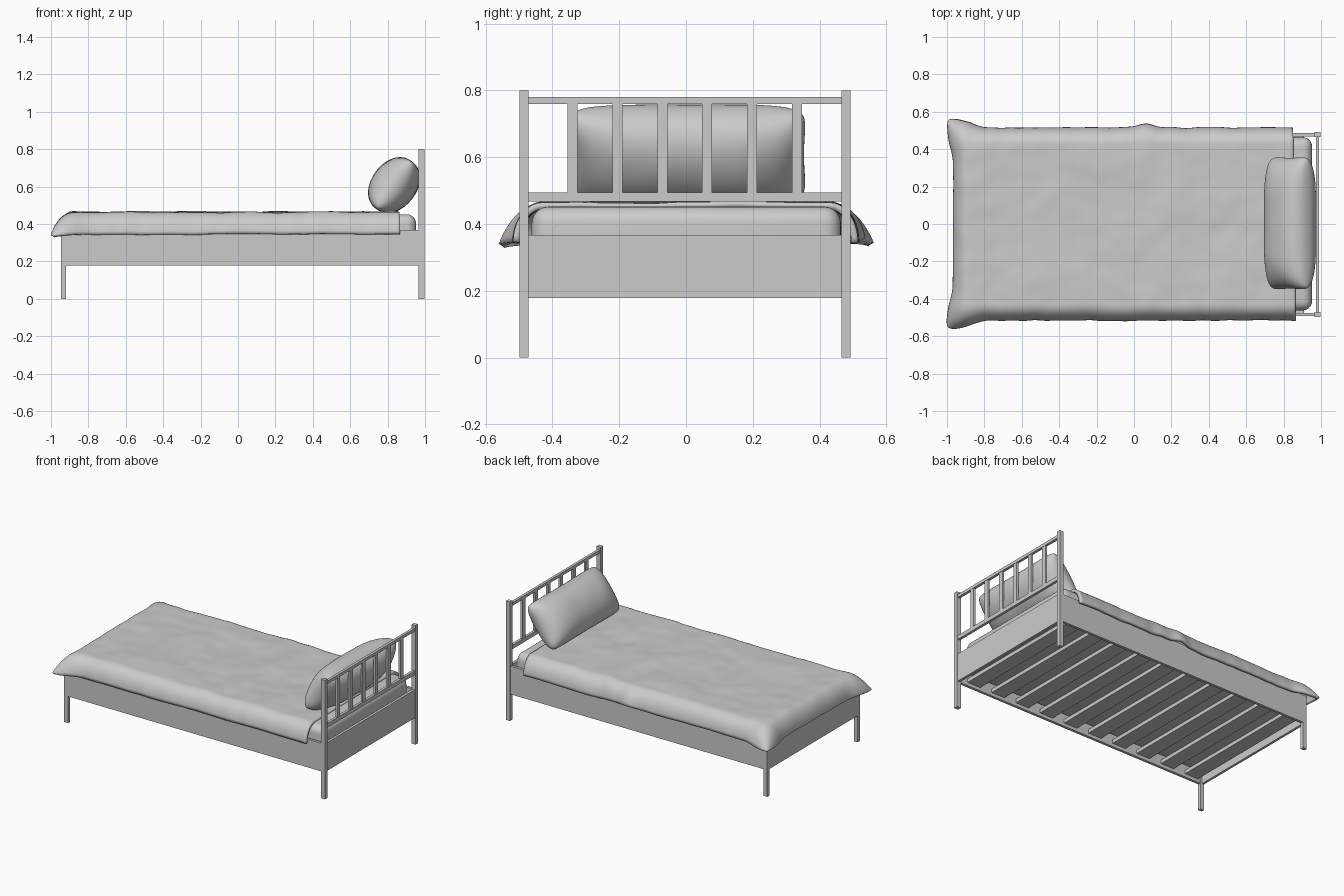
import bpy, bmesh, math
from mathutils import Matrix, Vector, noise

if "Cube" in bpy.data.objects:
    bpy.data.objects.remove(bpy.data.objects["Cube"])

CY = -0.003   # the frame sits slightly off the bedding's centre


def link(name, bm, smooth=False):
    me = bpy.data.meshes.new(name)
    bmesh.ops.recalc_face_normals(bm, faces=bm.faces)
    bm.to_mesh(me)
    bm.free()
    ob = bpy.data.objects.new(name, me)
    bpy.context.collection.objects.link(ob)
    if smooth:
        for p in me.polygons:
            p.use_smooth = True
    return ob


def box(name, x0, x1, y0, y1, z0, z1, bevel=0):
    bm = bmesh.new()
    m = Matrix.Translation(((x0 + x1) / 2, (y0 + y1) / 2 + CY, (z0 + z1) / 2))
    m = m @ Matrix.Diagonal((x1 - x0, y1 - y0, z1 - z0, 1))
    bmesh.ops.create_cube(bm, size=1, matrix=m)
    if bevel:
        bmesh.ops.bevel(bm, geom=bm.edges[:], offset=bevel, segments=6,
                        profile=0.5, affect='EDGES')
    return link(name, bm, smooth=bevel > 0)


# Posts, legs and side rails, mirrored front and back
for s, side in ((-1, "front"), (1, "back")):
    def pair(name, x0, x1, ya, yb, z0, z1):
        y0, y1 = sorted((s * ya, s * yb))
        box(f"{side}_{name}", x0, x1, y0, y1, z0, z1)
    pair("head_post", 0.966, 0.996, 0.468, 0.495, 0, 0.80)
    pair("foot_leg", -0.947, -0.919, 0.469, 0.492, 0, 0.366)
    pair("side_rail", -0.946, 0.97, 0.472, 0.49, 0.178, 0.367)

# End panels
box("head_panel", 0.972, 0.99, -0.47, 0.47, 0.178, 0.367)
box("foot_panel", -0.946, -0.93, -0.475, 0.475, 0.178, 0.367)

# Headboard rails and spindles
box("headboard_top_rail", 0.972, 0.99, -0.47, 0.47, 0.76, 0.78)
box("headboard_lower_rail", 0.972, 0.99, -0.47, 0.47, 0.468, 0.495)
for i in range(6):
    y = -0.337 + i * 0.1345
    box(f"headboard_spindle_{i}", 0.974, 0.988, y - 0.015, y + 0.015, 0.49, 0.765)

# Mattress slats
for i in range(10):
    x = -0.85 + i * 0.19
    box(f"slat_{i}", x - 0.05, x + 0.05, -0.473, 0.473, 0.2, 0.225)

# Mattress
box("mattress", -0.925, 0.952, -0.459, 0.467, 0.224, 0.452, bevel=0.05)


def grid_faces(bm, rows):
    for a, b in zip(rows, rows[1:]):
        for i in range(len(a) - 1):
            bm.faces.new((a[i], a[i + 1], b[i + 1], b[i]))


# Duvet: flat top that rolls over three edges and flares at the foot corners
def duvet_point(xi, yi):
    """xi in 0..1 head to foot (last 12% is the fold), yi in -1..1 across."""
    side, ay = (1 if yi > 0 else -1), abs(yi)
    ty = max(0, (ay - 0.75) / 0.25)
    tx = max(0, (xi - 0.88) / 0.12)
    rnd = 1 - 0.16 * (tx * ty) ** 3          # blunt the cloth corner
    tx, ty = tx * rnd, ty * rnd
    sy, cy = math.sin(ty * math.pi / 2), math.cos(ty * math.pi / 2)
    sx, cx = math.sin(tx * math.pi / 2), math.cos(tx * math.pi / 2)
    head = 0.858 - 0.008 * yi
    x = head + (-0.88 - head) * min(1, xi / 0.88) - 0.088 * sx
    y = side * (0.43 * min(1, ay / 0.75) + 0.086 * sy)
    z = 0.464 - 0.118 * (1 - cx * cy)
    # flare at the foot corners
    fx = min(1, max(0, (-0.78 - x) / 0.18))
    fy = min(1, max(0, (abs(y) - 0.33) / 0.18))
    y += side * 0.048 * fx * fx * (3 - 2 * fx) * ty
    x -= 0.034 * fy * fy * (3 - 2 * fy) * tx
    z -= 0.014 * tx * ty
    # soft wrinkles and the ruck on the back edge
    n = noise.noise(Vector((x * 5, y * 5, 1.7)))
    n2 = noise.noise(Vector((x * 11, y * 11, 5.2)))
    z += 0.007 * n + 0.003 * n2
    y += side * 0.006 * n2 * ty
    x += 0.006 * n * tx
    if side > 0:
        ruck = math.exp(-((x - 0.07) / 0.06) ** 2) * ty
        y += 0.022 * ruck
        z += 0.012 * ruck
    return x, y, z


bm = bmesh.new()
NX, NY = 130, 80
rows = [[bm.verts.new(duvet_point(i / NX, -1 + 2 * j / NY)) for j in range(NY + 1)]
        for i in range(NX + 1)]
grid_faces(bm, rows)
duvet = link("duvet", bm, smooth=True)
if duvet.data.polygons[len(duvet.data.polygons) // 2].normal.z < 0:
    duvet.data.flip_normals()
mod = duvet.modifiers.new("thickness", 'SOLIDIFY')
mod.thickness = 0.02
mod.offset = -1

# Pillow: two bulging skins meeting at a seam, leaning on the headboard
bm = bmesh.new()
N = 44
for face in (-1, 1):
    rows = []
    for i in range(N + 1):
        u = math.sin((i / N - 0.5) * math.pi)
        row = []
        for j in range(N + 1):
            v = math.sin((j / N - 0.5) * math.pi)
            rnd = 1 - 0.07 * (u * v) ** 6
            y = 0.362 * u * (1 - 0.035 * (1 - v * v)) * rnd
            h = 0.164 * v * (1 - 0.04 * (1 - u * u)) * rnd
            bulge = max(0, 1 - u ** 4) ** 0.5 * max(0, 1 - v * v) ** 0.43
            t = face * 0.121 * bulge
            t += 0.003 * bulge * noise.noise(Vector((y * 7, h * 7, face * 3)))
            row.append(bm.verts.new((t, y, h)))
        rows.append(row)
    grid_faces(bm, rows)
bmesh.ops.remove_doubles(bm, verts=bm.verts, dist=0.0004)
bmesh.ops.transform(bm, verts=bm.verts, matrix=Matrix.Translation((0.834, 0.004, 0.608))
                    @ Matrix.Rotation(math.radians(37), 4, 'Y'))
link("pillow", bm, smooth=True)
